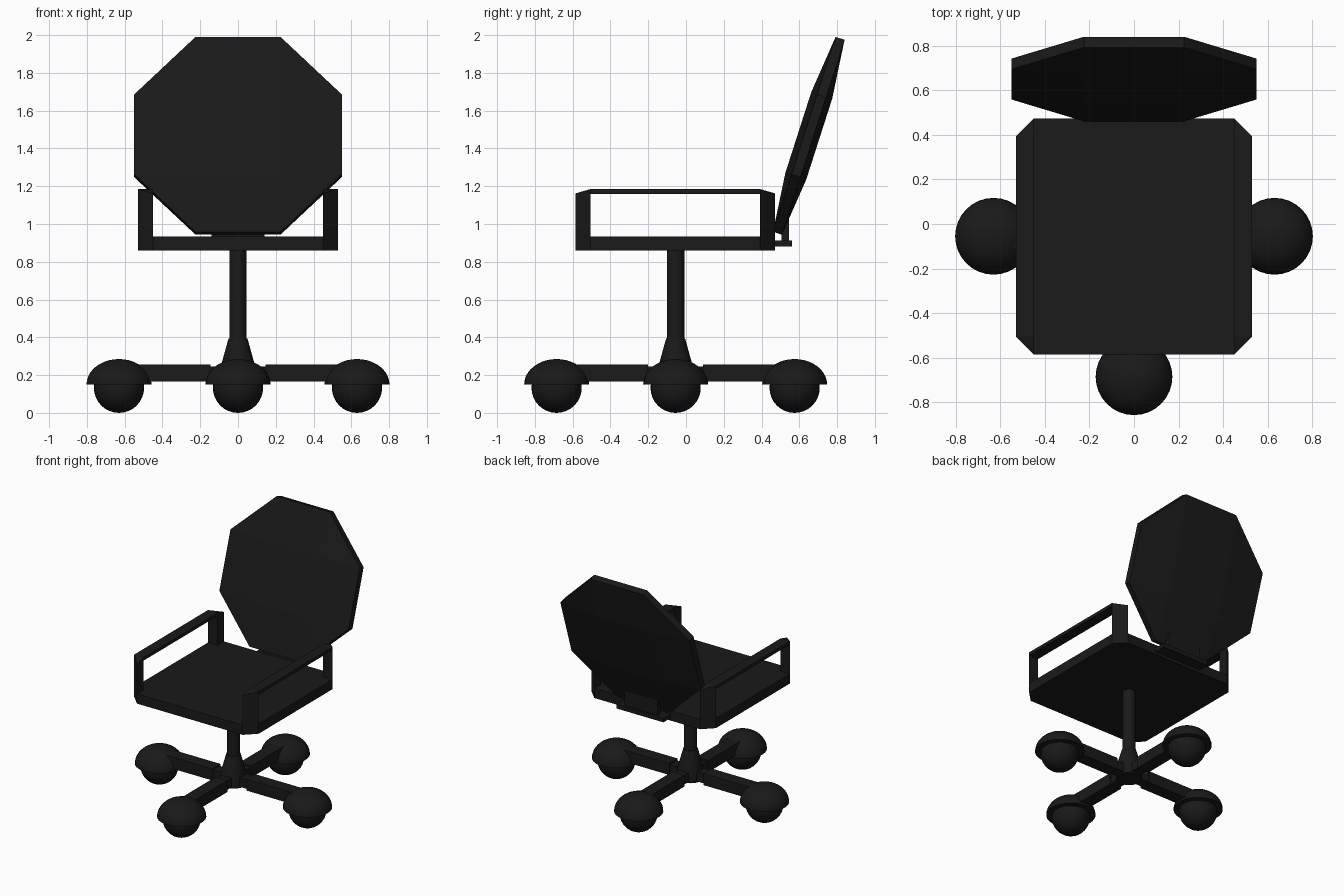
import bpy, bmesh, math
from mathutils import Matrix, Vector

if "Cube" in bpy.data.objects:
    bpy.data.objects.remove(bpy.data.objects["Cube"])

CY = -0.055  # y of the pedestal axis
black = bpy.data.materials.new("black")
black.diffuse_color = (0.01, 0.01, 0.01, 1)
black.use_nodes = True
black.node_tree.nodes["Principled BSDF"].inputs["Base Color"].default_value = black.diffuse_color


def finish(name, bm, smooth=False):
    bmesh.ops.recalc_face_normals(bm, faces=bm.faces)
    me = bpy.data.meshes.new(name)
    bm.to_mesh(me)
    bm.free()
    ob = bpy.data.objects.new(name, me)
    bpy.context.collection.objects.link(ob)
    me.materials.append(black)
    if smooth:
        bpy.ops.object.select_all(action='DESELECT')
        ob.select_set(True)
        bpy.context.view_layer.objects.active = ob
        bpy.ops.object.shade_smooth_by_angle(angle=math.radians(35))
    return ob


def prism(bm, pts, z0, z1):
    """Vertical prism over plan points; z1 may be one height per point."""
    tops = z1 if isinstance(z1, (list, tuple)) else [z1] * len(pts)
    a = [bm.verts.new((x, y, z0)) for x, y in pts]
    b = [bm.verts.new((x, y, z)) for (x, y), z in zip(pts, tops)]
    n = len(pts)
    bm.faces.new(a[::-1])
    bm.faces.new(b)
    for i in range(n):
        bm.faces.new((a[i], a[(i + 1) % n], b[(i + 1) % n], b[i]))


def box(bm, x0, x1, y0, y1, z0, z1):
    prism(bm, [(x0, y0), (x1, y0), (x1, y1), (x0, y1)], z0, z1)


def lathe(name, profile, cx, cy, segs=32):
    """Revolve (radius, z) points about a vertical axis."""
    bm = bmesh.new()
    vs = [bm.verts.new((r, 0, z)) for r, z in profile]
    es = [bm.edges.new(p) for p in zip(vs, vs[1:])]
    bmesh.ops.spin(bm, geom=vs + es, axis=(0, 0, 1), cent=(0, 0, 0),
                   angle=2 * math.pi, steps=segs)
    bmesh.ops.remove_doubles(bm, verts=bm.verts, dist=1e-5)
    bmesh.ops.translate(bm, verts=bm.verts, vec=(cx, cy, 0))
    return finish(name, bm, True)


# Seat with cut corners
YF, YB, C, XI, XO = -0.585, 0.472, 0.08, 0.45, 0.53
bm = bmesh.new()
prism(bm, [(-XI, YF), (XI, YF), (XO, YF + C), (XO, YB - C),
           (XI, YB), (-XI, YB), (-XO, YB - C), (-XO, YF + C)], 0.86, 0.935)
finish("seat", bm)

# Armrests: two triangular posts and a flat bar per side
for s, side in ((-1, "left"), (1, "right")):
    bm = bmesh.new()
    for y, yi in ((YF, YF + C), (YB, YB - C)):
        prism(bm, [(s * XI, y), (s * XO, yi), (s * XI, yi)], 0.93, (1.162, 1.185, 1.185))
    box(bm, s * XI, s * XO, YF + C, YB - C, 1.16, 1.185)
    finish(side + "_armrest", bm)

# Backrest: tilted octagonal cushion, thicker in the middle
A, B = 0.55, 0.225
bm = bmesh.new()
rim_plan = [(-B, -A), (B, -A), (A, -B), (A, B), (B, A), (-B, A), (-A, B), (-A, -B)]
rims = []
for d in (-1, 1):
    rim = [bm.verts.new((x, d * 0.025, z * 0.985)) for x, z in rim_plan]
    mid = [bm.verts.new((x, d * 0.058, z))
           for x, z in ((-B, -B), (B, -B), (B, B), (-B, B))]
    bm.faces.new(mid)
    for i in range(4):
        j = (i + 1) % 4
        bm.faces.new((mid[i], mid[j], rim[2 * i + 1], rim[2 * i]))
        bm.faces.new((mid[j], rim[2 * i + 1], rim[(2 * i + 2) % 8]))
    rims.append(rim)
for i in range(8):
    j = (i + 1) % 8
    bm.faces.new((rims[0][i], rims[0][j], rims[1][j], rims[1][i]))
bm.transform(Matrix.Translation((0, 0.65, 1.467)) @ Matrix.Rotation(math.radians(-17.8), 4, 'X'))
finish("backrest", bm)

# Bracket joining seat and backrest
bm = bmesh.new()
box(bm, -0.2, 0.2, 0.46, 0.56, 0.88, 0.912)
box(bm, -0.14, 0.14, 0.505, 0.545, 0.905, 1.035)
finish("back_bracket", bm)

# Gas column and flared hub
lathe("column", [(0, 0.38), (0.046, 0.38), (0.046, 0.87), (0, 0.87)], 0, CY)
lathe("hub", [(0, 0.165), (0.09, 0.165), (0.09, 0.25), (0.05, 0.395), (0, 0.395)], 0, CY)

# Four legs, each with a ball caster under a domed hood
for k, name in enumerate(("right", "back", "left", "front")):
    a = k * math.pi / 2
    bm = bmesh.new()
    box(bm, 0.05, 0.16, -0.04, 0.04, 0.175, 0.245)
    box(bm, 0.145, 0.6, -0.05, 0.05, 0.167, 0.256)
    bm.transform(Matrix.Translation((0, CY, 0)) @ Matrix.Rotation(a, 4, 'Z'))
    finish(name + "_leg", bm)
    cx, cy = 0.63 * math.cos(a), CY + 0.63 * math.sin(a)
    bm = bmesh.new()
    bmesh.ops.create_uvsphere(bm, u_segments=32, v_segments=16, radius=0.133,
                              matrix=Matrix.Translation((cx, cy, 0.133)))
    finish(name + "_caster", bm, True)
    arc = [(0.172 * math.cos(t * math.pi / 20), 0.15 + 0.135 * math.sin(t * math.pi / 20))
           for t in range(11)]
    lathe(name + "_hood", [(0, 0.15)] + arc, cx, cy)
